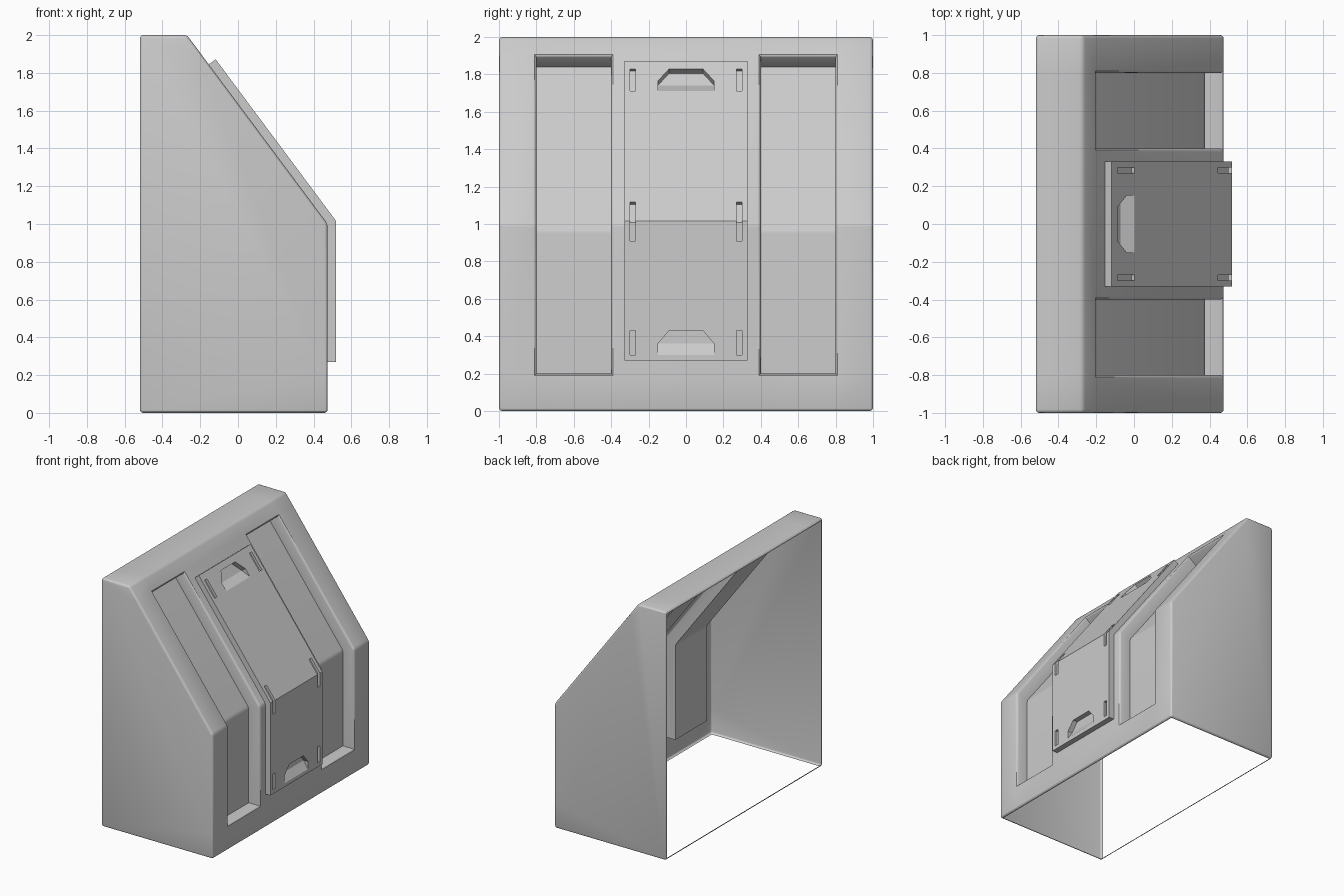
import bpy, bmesh
from mathutils import Vector

if "Cube" in bpy.data.objects:
    bpy.data.objects.remove(bpy.data.objects["Cube"])

# Slanted front: vertical up to z = 1, then sloping back to the top
FX, BEND = 0.475, 1.0
TOP_X, TOP_Z, BACK = -0.27, 2.0, -0.52
slope = Vector((TOP_X - FX, 0, TOP_Z - BEND)).normalized()
N_SLOPE = Vector((slope.z, 0, -slope.x))


def at(z, off=0.0, y=0.0):
    """Point on the front surface at height z, pushed out by off."""
    if z < BEND:
        p, n = Vector((FX, 0, z)), Vector((1, 0, 0))
    elif z == BEND:
        p, n = Vector((FX, 0, z)), Vector((1, 0, (1 - N_SLOPE.x) / N_SLOPE.z))
    else:
        p = Vector((FX, 0, BEND)) + slope * ((z - BEND) / slope.z)
        n = N_SLOPE
    p = p + n * off
    p.y = y
    return p


def prism(bm, zs, lo, hi, y0, y1):
    """Slab that follows the front surface between two offsets."""
    prof = [at(z, hi) for z in zs] + [at(z, lo) for z in reversed(zs)]
    a, b = [[bm.verts.new((p.x, y, p.z)) for p in prof] for y in (y0, y1)]
    k = len(prof)
    bm.faces.new(a)
    bm.faces.new(b[::-1])
    for i in range(k):
        j = (i + 1) % k
        bm.faces.new((a[i], b[i], b[j], a[j]))


def finish(bm, name):
    me = bpy.data.meshes.new(name)
    bm.to_mesh(me)
    bm.free()
    ob = bpy.data.objects.new(name, me)
    bpy.context.collection.objects.link(ob)
    return ob


def smooth(ob):
    bpy.ops.object.select_all(action='DESELECT')
    ob.select_set(True)
    bpy.context.view_layer.objects.active = ob
    bpy.ops.object.shade_smooth_by_angle(angle=0.5)


# Housing shell: strips across the front, with two sunken channels
bm = bmesh.new()
ys = [-1, -0.8, -0.4, 0.4, 0.8, 1]
zs = [0, 0.2, BEND, 1.9]
DEPTH = -0.1
rows = [[bm.verts.new(at(z, 0, y)) for y in ys] for z in zs]
rows += [[bm.verts.new((x, y, TOP_Z)) for y in ys] for x in (TOP_X, BACK)]
for r in range(5):
    for c in range(5):
        if not (c in (1, 3) and r in (1, 2)):
            bm.faces.new((rows[r][c], rows[r][c + 1], rows[r + 1][c + 1], rows[r + 1][c]))
for c in (1, 3):
    a, b = [[rows[r][k] for r in (1, 2, 3)] for k in (c, c + 1)]
    ia, ib = [[bm.verts.new(at(z, DEPTH, ys[k])) for z in zs[1:]] for k in (c, c + 1)]
    for i in (0, 1):
        bm.faces.new((ia[i], ib[i], ib[i + 1], ia[i + 1]))
    for i in (0, 2):
        bm.faces.new((a[i], b[i], ib[i], ia[i]))
    bm.faces.new(a + ia[::-1])
    bm.faces.new(b + ib[::-1])
left, right = [bm.verts.new((BACK, y, 0)) for y in (-1, 1)]
bm.faces.new([r[0] for r in rows] + [left])
bm.faces.new([r[-1] for r in rows] + [right])
bm.faces.new(rows[0] + [right, left])
bm.faces.new(rows[-1] + [right, left])
bmesh.ops.recalc_face_normals(bm, faces=bm.faces)
edges = [e for e in bm.edges if e.calc_face_angle_signed(0) > 0.3]
bmesh.ops.bevel(bm, geom=edges, offset=0.018, segments=3, profile=0.5, affect='EDGES')
# open back and underside, keeping the rounded lip
bm.normal_update()
hollow = [f for f in bm.faces if
          (f.normal.x < -0.99 and f.calc_center_median().x < BACK + 0.001) or
          (f.normal.z < -0.99 and f.calc_center_median().z < 0.001)]
bmesh.ops.delete(bm, geom=hollow, context='FACES')
housing = finish(bm, "housing_shell")
smooth(housing)

# Raised centre panel bent over the front
T = 0.045
bm = bmesh.new()
prism(bm, [0.27, BEND, 1.845], -0.005, T, -0.33, 0.33)
bmesh.ops.recalc_face_normals(bm, faces=bm.faces)
panel = finish(bm, "centre_panel")

# Cutters: fastening slots and two hand grips
bm = bmesh.new()
for side in (-1, 1):
    for heights in ([0.3, 0.43], [0.91, BEND, 1.09], [1.683, 1.803]):
        prism(bm, heights, T - 0.02, T + 0.02, side * 0.27, side * 0.3)
for z0, z1, z2 in ((0.3, 0.36, 0.43), (1.683, 1.738, 1.803)):
    pts = []
    for s in (-1, 1):
        pts += [at(z0, T, s * 0.15), at(z0, T + 0.02, s * 0.15)]
        for z, w in ((z1, 0.15), (z2, 0.09)):
            pts += [at(z, T - 0.04, s * w), at(z, T + 0.02, s * w)]
    bmesh.ops.convex_hull(bm, input=[bm.verts.new(p) for p in pts])
bmesh.ops.recalc_face_normals(bm, faces=bm.faces)
cutter = finish(bm, "panel_cutter")
cutter.hide_render = True

mod = panel.modifiers.new("cut", 'BOOLEAN')
mod.operation = 'DIFFERENCE'
mod.solver = 'EXACT'
mod.object = cutter
bpy.context.view_layer.objects.active = panel
bpy.ops.object.modifier_apply(modifier=mod.name)
bpy.data.objects.remove(cutter)
smooth(panel)
